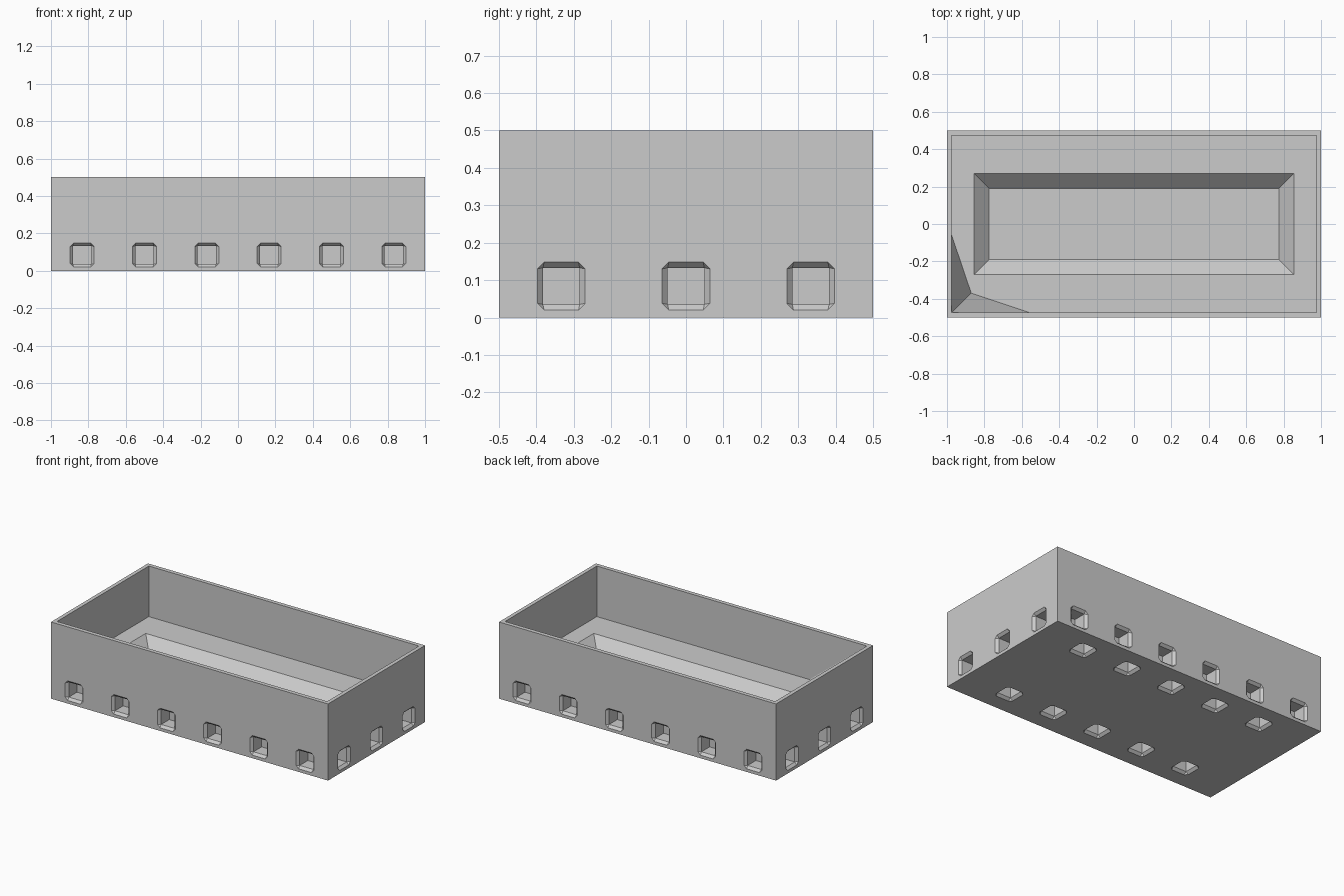
import bpy, bmesh
from math import pi
from mathutils import Matrix, Vector

cube = bpy.data.objects.get("Cube")
if cube:
    bpy.data.objects.remove(cube, do_unlink=True)

grey = bpy.data.materials.new("plain grey")
grey.use_nodes = True
grey.diffuse_color = (0.6, 0.6, 0.6, 1)
grey.node_tree.nodes["Principled BSDF"].inputs["Base Color"].default_value = (0.6, 0.6, 0.6, 1)


def ring(hx, hy, z, cut=0.0):
    """Rectangle with cut corners, eight points."""
    return [Vector((sx * x, sy * y, z))
            for sx, sy, pair in ((1, 1, 0), (-1, 1, 1), (-1, -1, 0), (1, -1, 1))
            for x, y in (((hx, hy - cut), (hx - cut, hy))[::-1 if pair else 1])]


def loft(bm, rings, matrix=Matrix()):
    """Closed solid through a stack of rings."""
    loops = [[bm.verts.new(matrix @ p) for p in r] for r in rings]
    for a, b in zip(loops, loops[1:]):
        for i in range(len(a)):
            j = (i + 1) % len(a)
            bm.faces.new((a[i], a[j], b[j], b[i]))
    bm.faces.new(loops[0][::-1])
    bm.faces.new(loops[-1])


def finish(bm, name):
    bmesh.ops.remove_doubles(bm, verts=bm.verts, dist=1e-5)
    bmesh.ops.recalc_face_normals(bm, faces=bm.faces)
    mesh = bpy.data.meshes.new(name)
    bm.to_mesh(mesh)
    bm.free()
    mesh.materials.append(grey)
    obj = bpy.data.objects.new(name, mesh)
    bpy.context.collection.objects.link(obj)
    return obj


# Solid block
bm = bmesh.new()
bmesh.ops.create_cube(bm, size=1, matrix=Matrix.Translation((0, 0, 0.25)) @ Matrix.Diagonal((2, 1, 0.5, 1)))
box = finish(bm, "open_box")

# Cavity with a sunken, sloping tray in its floor
bm = bmesh.new()
loft(bm, [ring(0.975, 0.473, 0.55), ring(0.975, 0.473, 0.17),
          ring(0.855, 0.27, 0.17), ring(0.775, 0.19, 0.09)])
cavity = finish(bm, "cavity_cutter")

# Sockets: chamfered mouth, straight square bore
SOCKET = [ring(0.068, 0.068, -0.004, 0.018), ring(0.064, 0.064, 0, 0.018),
          ring(0.049, 0.049, 0.016), ring(0.049, 0.049, 0.1)]
bm = bmesh.new()
HEIGHT = 0.084
for turn in (0, pi):
    side = Matrix.Rotation(turn, 4, 'Z')
    into_front = side @ Matrix.Translation((0, -0.5, HEIGHT)) @ Matrix.Rotation(-pi / 2, 4, 'X')
    into_end = side @ Matrix.Translation((-1, 0, HEIGHT)) @ Matrix.Rotation(pi / 2, 4, 'Y')
    for i in range(6):
        loft(bm, SOCKET, into_front @ Matrix.Translation(((i - 2.5) / 3, 0, 0)))
    for i in range(3):
        loft(bm, SOCKET, into_end @ Matrix.Translation((0, (i - 1) / 3, 0)))
for y in (-1, 1):
    for i in range(5):
        loft(bm, SOCKET, Matrix.Translation(((i - 2) / 3, y / 3, 0)))
sockets = finish(bm, "socket_cutter")

# Carve the block, then discard the cutters
bpy.context.view_layer.objects.active = box
for cutter in (cavity, sockets):
    cutter.hide_render = True
    mod = box.modifiers.new("carve", 'BOOLEAN')
    mod.operation = 'DIFFERENCE'
    mod.solver = 'EXACT'
    mod.object = cutter
    bpy.ops.object.modifier_apply(modifier=mod.name)
    bpy.data.objects.remove(cutter, do_unlink=True)

# Tapered wedge in the front corner of the cavity
bm = bmesh.new()
top, root, along_x, along_y, tip = [bm.verts.new(p) for p in (
    (-0.975, -0.473, 0.5), (-0.975, -0.473, 0.17), (-0.56, -0.473, 0.17),
    (-0.975, -0.06, 0.17), (-0.87, -0.37, 0.17))]
for face in ((top, along_x, tip), (top, tip, along_y), (top, along_y, root),
             (top, root, along_x), (root, along_y, tip), (root, tip, along_x)):
    bm.faces.new(face)
finish(bm, "corner_wedge")
